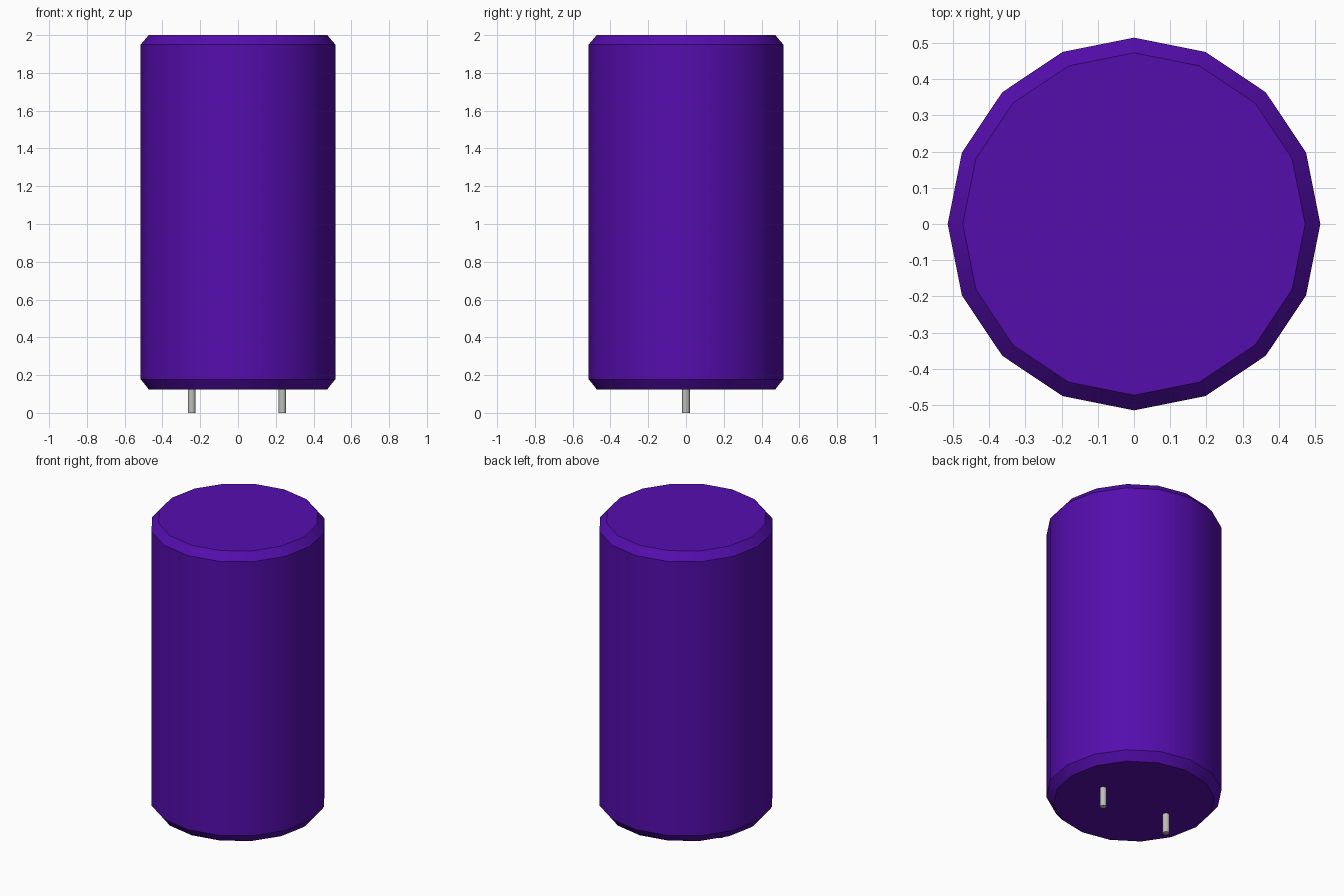
import bpy, bmesh, math

cube = bpy.data.objects.get("Cube")
if cube:
    bpy.data.objects.remove(cube, do_unlink=True)


def material(name, rgb):
    m = bpy.data.materials.new(name)
    m.use_nodes = True
    m.diffuse_color = (*rgb, 1)
    m.node_tree.nodes["Principled BSDF"].inputs["Base Color"].default_value = (*rgb, 1)
    return m


def lathe(name, profile, sides, mat, x=0.0):
    """Closed solid of revolution from (radius, height) points, bottom to top."""
    bm = bmesh.new()
    rings = []
    for r, z in profile:
        angles = [2 * math.pi * i / sides for i in range(sides)]
        rings.append([bm.verts.new((r * math.cos(a), r * math.sin(a), z)) for a in angles])
    for low, high in zip(rings, rings[1:]):
        for i in range(sides):
            j = (i + 1) % sides
            bm.faces.new((low[i], low[j], high[j], high[i]))
    bm.faces.new(rings[0][::-1])
    bm.faces.new(rings[-1])
    mesh = bpy.data.meshes.new(name)
    bm.to_mesh(mesh)
    bm.free()
    mesh.materials.append(mat)
    ob = bpy.data.objects.new(name, mesh)
    ob.location.x = x
    bpy.context.collection.objects.link(ob)
    bpy.ops.object.select_all(action="DESELECT")
    ob.select_set(True)
    bpy.context.view_layer.objects.active = ob
    bpy.ops.object.shade_smooth_by_angle(angle=math.radians(30))
    return ob


purple = material("purple sleeve", (0.09, 0.004, 0.42))
metal = material("pin metal", (0.52, 0.52, 0.50))

# Chamfered sixteen-sided can
lathe("can_body", [(0.473, 0.125), (0.515, 0.178), (0.515, 1.95), (0.473, 2.0)], 16, purple)

# Two leads under the can
for name, x in (("right_pin", -0.245), ("left_pin", 0.235)):
    lathe(name, [(0.02, 0.0), (0.02, 0.13)], 16, metal, x)
